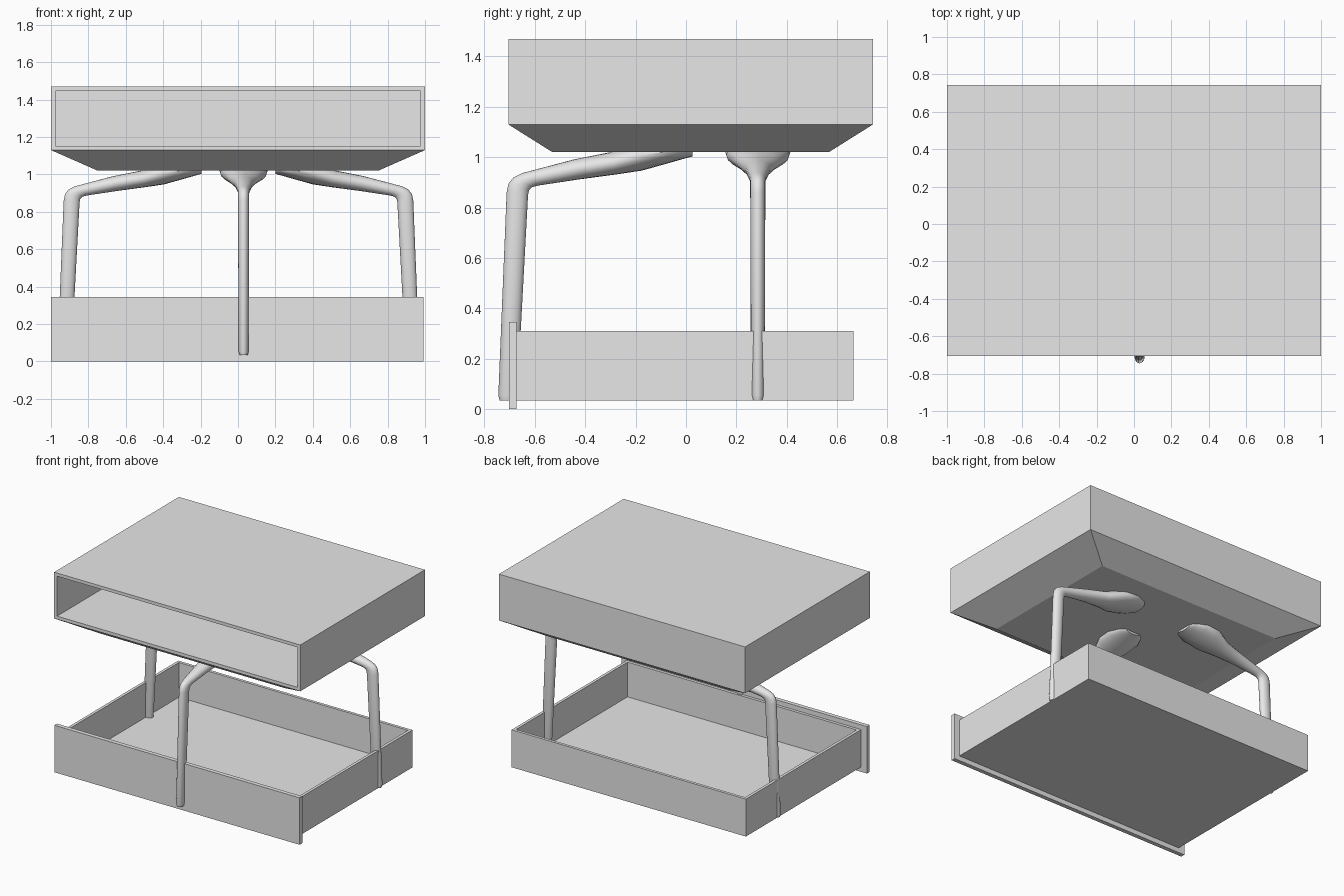
import bpy, bmesh, math
from mathutils import Vector, Matrix

cube = bpy.data.objects.get("Cube")
if cube:
    bpy.data.objects.remove(cube, do_unlink=True)

grey = bpy.data.materials.new("light_grey")
grey.use_nodes = True
grey.diffuse_color = (0.8, 0.8, 0.8, 1)
grey.node_tree.nodes["Principled BSDF"].inputs["Base Color"].default_value = (0.8, 0.8, 0.8, 1)


def add_object(name, bm, smooth=False):
    bmesh.ops.recalc_face_normals(bm, faces=bm.faces)
    mesh = bpy.data.meshes.new(name)
    bm.to_mesh(mesh)
    bm.free()
    mesh.materials.append(grey)
    obj = bpy.data.objects.new(name, mesh)
    bpy.context.collection.objects.link(obj)
    if smooth:
        bpy.ops.object.select_all(action='DESELECT')
        obj.select_set(True)
        bpy.context.view_layer.objects.active = obj
        bpy.ops.object.shade_smooth_by_angle(angle=math.radians(40))
    return obj


def box(low, high):
    low, high = Vector(low), Vector(high)
    bm = bmesh.new()
    bmesh.ops.create_cube(bm, size=1, matrix=Matrix.Translation((low + high) / 2)
                          @ Matrix.Diagonal((*(high - low), 1)))
    return bm


def face_towards(bm, direction):
    bm.normal_update()
    return max(bm.faces, key=lambda f: f.normal.dot(Vector(direction)))


def hollow(bm, direction, wall, depth):
    """Inset the face on one side and push it into the box."""
    face = face_towards(bm, direction)
    bmesh.ops.inset_region(bm, faces=[face], thickness=wall)
    new = bmesh.ops.extrude_face_region(bm, geom=[face])
    bmesh.ops.translate(bm, verts=[v for v in new["geom"] if isinstance(v, bmesh.types.BMVert)],
                        vec=Vector(direction) * -depth)
    if face.is_valid:
        bmesh.ops.delete(bm, geom=[face], context='FACES_ONLY')


# Upper cabinet: tapered underside and an open front
bm = box((-1, -0.705, 1.13), (1, 0.742, 1.47))
hollow(bm, (0, -1, 0), 0.033, 1.41)
under = min(bm.faces, key=lambda f: f.calc_center_median().z)
new = bmesh.ops.extrude_face_region(bm, geom=[under])
for v in new["geom"]:
    if isinstance(v, bmesh.types.BMVert):
        v.co = (v.co.x * 0.75, 0.0185 + (v.co.y - 0.0185) * 0.758, 1.02)
if under.is_valid:
    bmesh.ops.delete(bm, geom=[under], context='FACES_ONLY')
add_object("cabinet", bm)

# Drawer tray and its front panel
bm = box((-0.952, -0.672, 0.035), (0.952, 0.665, 0.31))
hollow(bm, (0, 0, 1), 0.03, 0.255)
add_object("drawer_tray", bm)
add_object("drawer_front", box((-1, -0.703, 0), (0.993, -0.672, 0.345)))

# Leg sections: outer reach and height, inner reach and height, half width
LEG = [
    (0.765, 0.035, 0.70, 0.035, 0.022),
    (0.77, 0.055, 0.695, 0.055, 0.027),
    (0.737, 0.86, 0.652, 0.85, 0.03),
    (0.73, 0.895, 0.648, 0.87, 0.03),
    (0.71, 0.92, 0.635, 0.882, 0.03),
    (0.675, 0.937, 0.61, 0.888, 0.032),
    (0.475, 0.99, 0.45, 0.912, 0.05),
    (0.325, 1.02, 0.30, 0.932, 0.08),
    (0.20, 1.07, 0.20, 0.947, 0.125),
    (0.10, 1.07, 0.10, 0.975, 0.13),
    (0.03, 1.06, 0.03, 0.995, 0.10),
    (0.0, 1.04, 0.0, 1.003, 0.06),
]


def make_leg(name, start, angle):
    sides = 20
    bm = bmesh.new()
    rings = []
    for outer_u, outer_z, inner_u, inner_z, width in LEG:
        outer, inner = Vector((outer_u, 0, outer_z)), Vector((inner_u, 0, inner_z))
        mid, half = (outer + inner) / 2, (outer - inner) / 2
        ring = []
        for i in range(sides):
            a = math.tau * i / sides
            ring.append(bm.verts.new(mid + half * math.cos(a)
                                     + Vector((0, width * math.sin(a), 0))))
        rings.append(ring)
    for r, s in zip(rings, rings[1:]):
        for i in range(sides):
            j = (i + 1) % sides
            bm.faces.new((r[i], r[j], s[j], s[i]))
    bm.faces.new(rings[0])
    bm.faces.new(rings[-1])
    bm.transform(Matrix.Translation((*start, 0)) @ Matrix.Rotation(angle, 4, 'Z'))
    add_object(name, bm, smooth=True)


# Three legs: one in front, one on each side
make_leg("front_leg", (0.03, 0.025), -math.pi / 2)
make_leg("left_leg", (0.20, 0.285), 0)
make_leg("right_leg", (-0.195, 0.285), math.pi)
